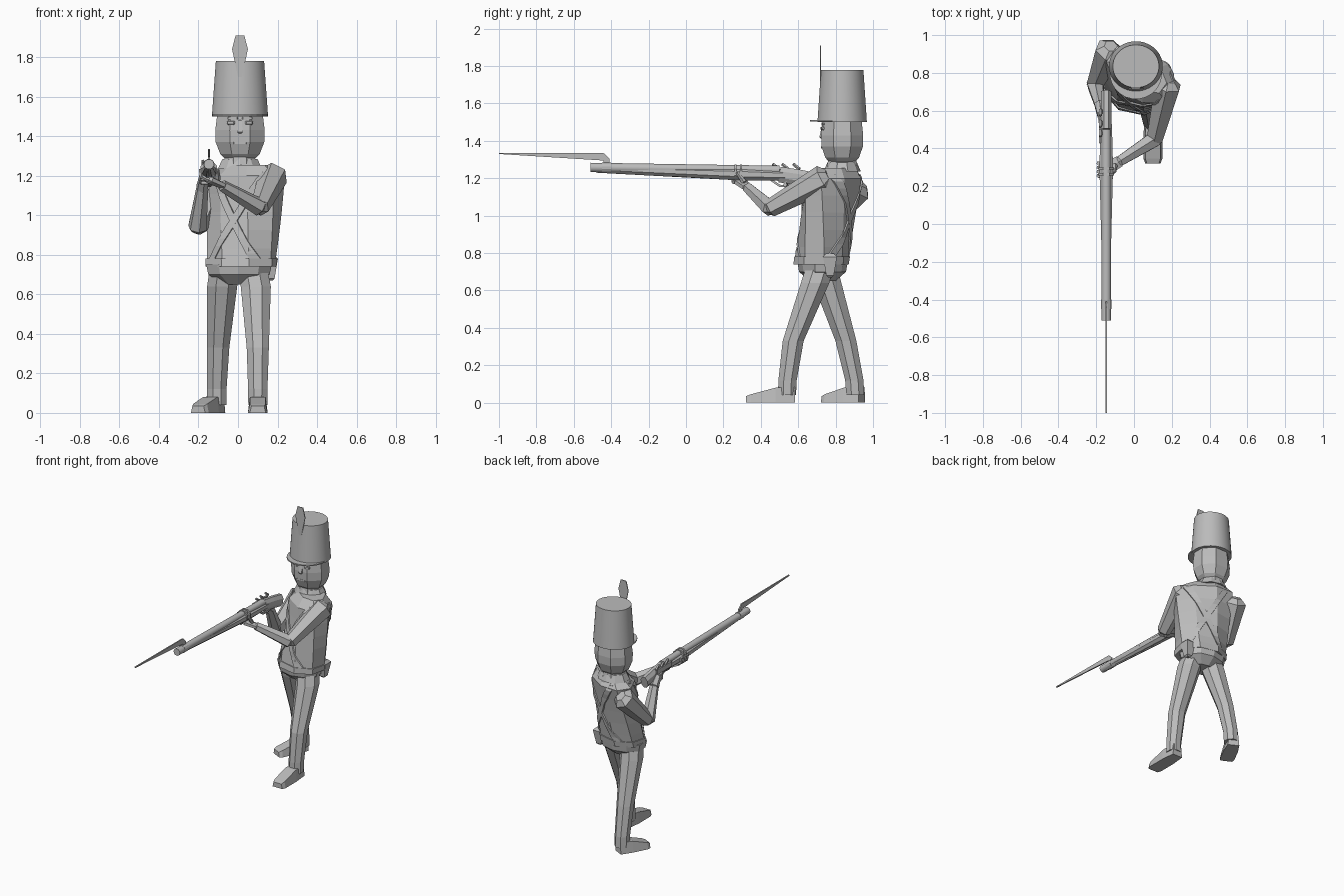
import bpy, bmesh
from math import radians, sin, cos, pi
from mathutils import Vector
from mathutils.bvhtree import BVHTree

if "Cube" in bpy.data.objects:
    bpy.data.objects.remove(bpy.data.objects["Cube"])

RIGHTWARD, BACKWARD, UP = Vector((1, 0, 0)), Vector((0, 1, 0)), Vector((0, 0, 1))
TONE = (0.5, 0.5, 0.5, 1)
grey = bpy.data.materials.new("plain_grey")
grey.use_nodes = True
grey.diffuse_color = TONE
grey.node_tree.nodes["Principled BSDF"].inputs["Base Color"].default_value = TONE


def skin(name, rings):
    """Bridge equal rings of points and cap both ends."""
    bm = bmesh.new()
    rows = [[bm.verts.new(point) for point in ring] for ring in rings]
    count = len(rows[0])
    for lower, upper in zip(rows, rows[1:]):
        for i in range(count):
            j = (i + 1) % count
            bm.faces.new((lower[i], lower[j], upper[j], upper[i]))
    bm.faces.new(rows[0])
    bm.faces.new(rows[-1])
    bmesh.ops.recalc_face_normals(bm, faces=bm.faces)
    mesh = bpy.data.meshes.new(name)
    bm.to_mesh(mesh)
    bm.free()
    mesh.materials.append(grey)
    obj = bpy.data.objects.new(name, mesh)
    bpy.context.collection.objects.link(obj)
    return obj


def polygon(centre, across, along, sides):
    """Polygon whose flats touch the two half axes."""
    angles = [pi * (2 * i + 1) / sides for i in range(sides)]
    return [centre + (across * cos(a) + along * sin(a)) / cos(pi / sides) for a in angles]


def tube(name, joints, radii, sides=6, flat=1):
    """Sections along a path: level for upright paths, square to it otherwise."""
    joints = [Vector(joint) for joint in joints]
    upright = abs((joints[-1] - joints[0]).normalized().z) > 0.9
    rings = []
    for i, (joint, radius) in enumerate(zip(joints, radii)):
        across, along = RIGHTWARD, BACKWARD
        if not upright:
            ahead = joints[min(i + 1, len(joints) - 1)] - joints[max(i - 1, 0)]
            across = ahead.cross(UP).normalized()
            along = across.cross(ahead).normalized()
        rings.append(polygon(joint, across * radius, along * radius * flat, sides))
    return skin(name, rings)


def limb(name, start, end, thick, thin, sides=6, flat=1):
    """Straight tapered limb with blunt, narrowed ends."""
    axis = (end - start).normalized()
    joints = [start - axis * thick / 2, start, end, end + axis * thin / 2]
    tube(name, joints, [thick / 2, thick, thin, thin / 2], sides, flat)


def plate(name, outline, normal, thickness):
    """Flat outline given a thickness along its normal."""
    shift = normal * thickness / 2
    skin(name, [[p - shift for p in outline], [p + shift for p in outline]])


def head_point(z, forward=0, aside=0):
    return Vector((0.01 + aside, 0.835 - forward, z))


# Hat with visor and plume
hat = tube("hat", [head_point(1.5), head_point(1.78)], [0.142, 0.122], 32, 0.93)
tube("visor", [head_point(1.503, 0.035), head_point(1.512, 0.035)], [0.138, 0.138], 24)
plume_half = [(0.01, 1.7), (0.04, 1.84), (0.022, 1.91)]
plume = [head_point(z, 0.116, x) for x, z in plume_half]
plume += [head_point(z, 0.116, -x) for x, z in reversed(plume_half)]
plate("plume", plume, BACKWARD, 0.006)

# Head, neck and face
tube("head", [head_point(z) for z in (1.285, 1.31, 1.37, 1.43, 1.51)],
     [0.075, 0.1, 0.123, 0.125, 0.115], 8, 0.9)
tube("neck", [head_point(1.2), head_point(1.3)], [0.09, 0.075], 8)
limb("nose", head_point(1.48, 0.1), head_point(1.42, 0.108), 0.008, 0.014, 4)
for side, label in ((-1, "right"), (1, "left")):
    inner, outer = side * 0.03, side * 0.06
    limb(label + "_eye", head_point(1.467, 0.106, inner), head_point(1.467, 0.1, outer), 0.01, 0.01)
    limb(label + "_brow", head_point(1.49, 0.103, inner / 2), head_point(1.49, 0.1, outer), 0.008, 0.006, 4)
limb("mouth", head_point(1.365, 0.106, -0.03), head_point(1.365, 0.106, 0.03), 0.006, 0.006, 4)


def torso_ring(rise, swell=0, narrow=1):
    """Torso section that twists and widens from waist to shoulder."""
    yaw = -radians(12 + 22 * rise)
    across, along = Vector((cos(yaw), sin(yaw), 0)), Vector((-sin(yaw), cos(yaw), 0))
    centre = Vector((0.015 + 0.03 * rise, 0.722 + 0.068 * rise, 0.74 + 0.46 * rise))
    width, depth = 0.163 + 0.034 * rise + swell, 0.128 - 0.005 * rise + swell
    return polygon(centre, across * width * narrow, along * depth * narrow, 8)


# Torso, collar, belt and coat hem
torso = skin("torso", [torso_ring(i / 5) for i in range(6)] + [torso_ring(1.12, 0, 0.65)])
tube("collar", [head_point(1.235), head_point(1.285)], [0.112, 0.088], 10, 0.85)
skin("belt", [torso_ring(rise, 0.008) for rise in (0, 0.09)])
hem = Vector((0.005, 0.73, 0.75))
tube("coat_hem", [hem - UP * 0.1, hem - UP * 0.05, hem], [0.085, 0.155, 0.166], 10, 0.77)
pouch = Vector((0.165, 0.77, 0.78))
limb("hip_pouch", pouch, pouch - UP * 0.1, 0.037, 0.02, 4)

# Crossed straps that hug the chest and back
bm = bmesh.new()
bm.from_mesh(torso.data)
tree = BVHTree.FromBMesh(bm)
bm.free()
yaw = -radians(25)
across, depth = Vector((cos(yaw), sin(yaw), 0)), Vector((-sin(yaw), cos(yaw), 0))
waist, steps, half_width = Vector((0.03, 0.75, 0.77)), 12, 0.021
for outward, label in ((-depth, "front_strap"), (depth, "back_strap")):
    for slant in (-1, 1):
        rings = []
        for i in range(steps + 1):
            rise = i / steps
            middle = waist + UP * rise * 0.45 + across * slant * (rise - 0.45) * 0.27
            edges = [tree.ray_cast(middle + across * e + outward, -outward)[0]
                     for e in (-half_width, half_width)]
            if all(edges):
                left, right = edges
                sink, lift = outward * 0.01, outward * 0.009
                rings.append([left - sink, right - sink, right + lift, left + lift])
        skin(label, rings)


def shoe(name, heel, angle, length):
    """Low wedge that slopes down from ankle to toe."""
    ahead = Vector((sin(angle), -cos(angle), 0))
    aside = Vector((cos(angle), sin(angle), 0))
    rings = []
    for reach, half, top in ((0, 0.04, 0.085), (0.4, 0.05, 0.08), (0.9, 0.05, 0.045), (1, 0.04, 0.035)):
        middle = heel + ahead * reach * length
        side, lift = aside * half, UP * top
        rings.append([middle - side, middle + side, middle + side * 0.8 + lift, middle - side * 0.8 + lift])
    skin(name, rings)


# Legs in mid stride, with shoes
leg_radii = [0.048, 0.049, 0.056, 0.076, 0.075]
tube("left_leg", [(0.1, 0.54, 0.04), (0.1, 0.543, 0.12), (0.1, 0.573, 0.33),
                  (0.09, 0.69, 0.64), (0.075, 0.715, 0.72)], leg_radii, 8)
tube("right_leg", [(-0.107, 0.905, 0.04), (-0.107, 0.9, 0.12), (-0.1, 0.855, 0.33),
                   (-0.08, 0.755, 0.64), (-0.07, 0.735, 0.72)], leg_radii, 8)
shoe("left_shoe", Vector((0.1, 0.582, 0)), 0, 0.262)
shoe("right_shoe", Vector((-0.1, 0.94, 0)), -radians(27), 0.225)


def gun(y, z, aside=0):
    return Vector((aside - 0.147, y, z))


# Left arm reaching forward to hold the rifle from below
shoulder, elbow, wrist = Vector((0.178, 0.735, 1.198)), Vector((0.11, 0.45, 1.04)), Vector((-0.08, 0.33, 1.15))
limb("left_upper_arm", shoulder, elbow, 0.066, 0.042)
limb("left_forearm", elbow, wrist, 0.04, 0.026)
limb("left_palm", wrist, gun(0.29, 1.18), 0.03, 0.035, flat=0.5)
for i in range(4):
    y = 0.255 + i * 0.022
    tube("left_finger", [gun(y, 1.178), gun(y, 1.195, -0.037), gun(y, 1.235, -0.041)], [0.009] * 3, 5)
limb("left_thumb", gun(0.31, 1.18, 0.045), gun(0.275, 1.23, 0.043), 0.012, 0.008, 5)

# Right arm folded back to the trigger
shoulder, elbow, wrist = Vector((-0.13, 0.92, 1.145)), Vector((-0.205, 0.74, 0.935)), Vector((-0.18, 0.63, 1.14))
limb("right_upper_arm", shoulder, elbow, 0.068, 0.042)
limb("right_forearm", elbow, wrist, 0.042, 0.027)
limb("right_palm", wrist, gun(0.57, 1.2, -0.025), 0.028, 0.02, flat=1.2)
for i in range(3):
    z = 1.165 + i * 0.018
    tube("right_finger", [gun(0.59, z, -0.038), gun(0.54, z, -0.033), gun(0.53, z, 0.017)], [0.009] * 3, 5)

# Rifle: butt, stock, barrel and fittings
tube("rifle_butt", [gun(0.7, 1.185), gun(0.6, 1.205), gun(0.5, 1.22)], [0.028, 0.028, 0.028], 8, 1.5)
tube("stock", [gun(0.53, 1.215), gun(0.3, 1.222), gun(-0.42, 1.248)], [0.03, 0.036, 0.018], 8, 0.95)
barrel = tube("barrel", [gun(0.5, 1.243), gun(-0.51, 1.258)], [0.024, 0.025], 16)
tube("ramrod", [gun(0.25, 1.2), gun(-0.48, 1.238)], [0.008, 0.007])
for y in (0.27, 0.3):
    tube("barrel_band", [gun(y, 1.232), gun(y - 0.012, 1.232)], [0.042, 0.042], 8)
limb("lock_plate", gun(0.6, 1.232, -0.033), gun(0.43, 1.232, -0.033), 0.006, 0.006, 4, 3)
for y in (0.48, 0.53, 0.59):
    limb("lock_stud", gun(y + 0.015, 1.25, -0.03), gun(y - 0.015, 1.275, -0.03), 0.008, 0.007, 5)
tube("trigger_guard", [gun(0.6, 1.18), gun(0.56, 1.155), gun(0.5, 1.16), gun(0.45, 1.195)], [0.006] * 4, 4)

# Bayonet: long thin blade with a crooked socket
blade = [(-1, 1.336), (-0.44, 1.334), (-0.41, 1.305), (-0.41, 1.265),
         (-0.44, 1.265), (-0.44, 1.295), (-0.6, 1.305), (-1, 1.33)]
plate("bayonet", [gun(y, z) for y, z in blade], RIGHTWARD, 0.009)
tube("bayonet_socket", [gun(-0.4, 1.257), gun(-0.45, 1.257)], [0.027, 0.027], 12)

# Smooth the round parts only
bpy.ops.object.select_all(action="DESELECT")
for part in (hat, barrel):
    part.select_set(True)
bpy.context.view_layer.objects.active = hat
bpy.ops.object.shade_smooth_by_angle(angle=radians(35))
